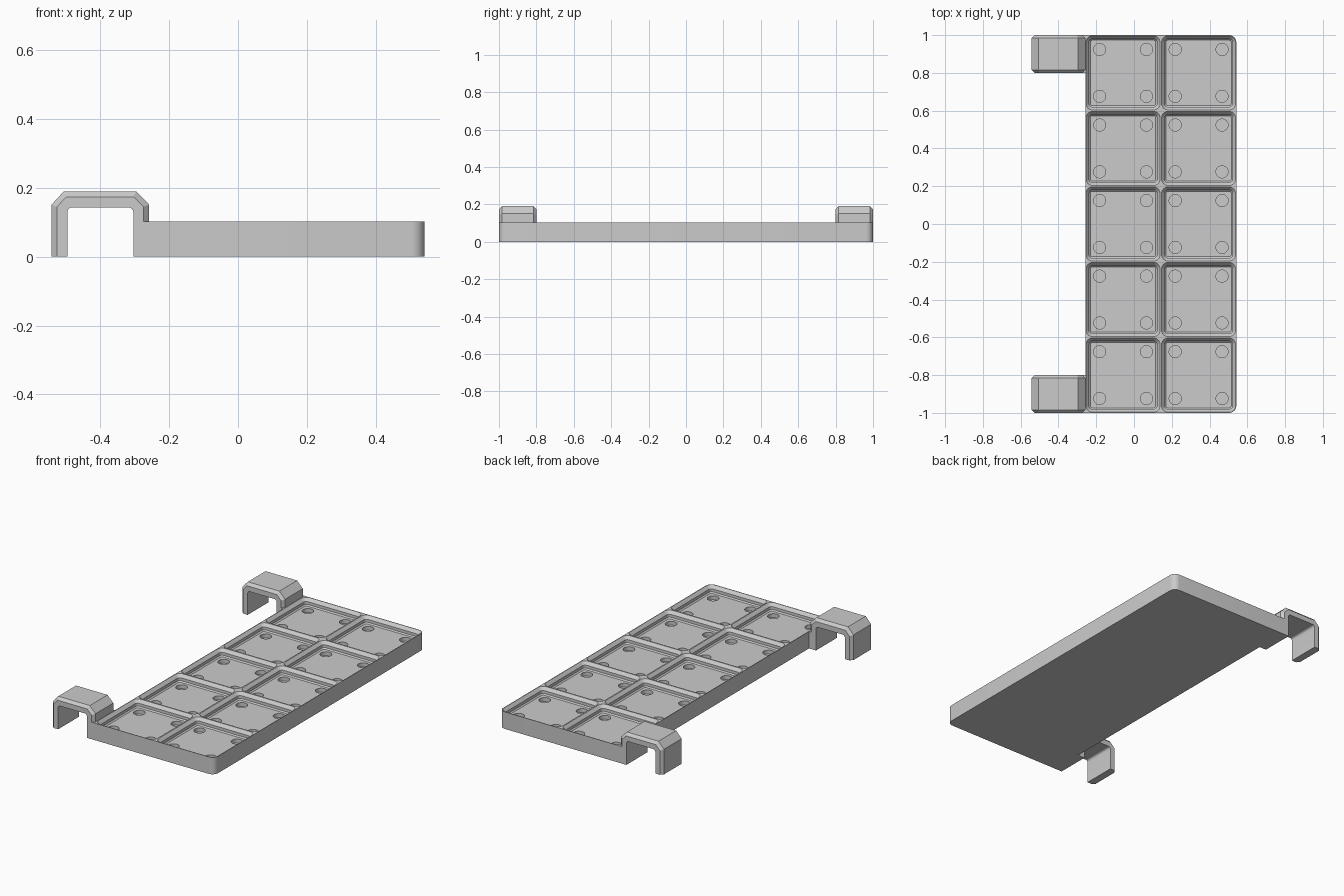
import bpy, bmesh
from math import cos, sin, pi

cube = bpy.data.objects.get("Cube")
if cube:
    bpy.data.objects.remove(cube, do_unlink=True)

GREY = (0.6, 0.6, 0.6, 1)
grey = bpy.data.materials.new("light_grey")
grey.use_nodes = True
grey.diffuse_color = GREY
grey.node_tree.nodes["Principled BSDF"].inputs["Base Color"].default_value = GREY

PITCH, LEFT, RIGHT, TOP, FLOOR = 0.4, -0.258, 0.542, 0.102, 0.060
CENTRES = [(LEFT + PITCH * (i + 0.5), PITCH * (j - 2)) for i in range(2) for j in range(5)]


def arc(cx, cy, r, start, end, steps=6):
    """Points on an arc, angles in quarter turns."""
    return [(cx + r * cos((start + (end - start) * k / steps) * pi / 2),
             cy + r * sin((start + (end - start) * k / steps) * pi / 2)) for k in range(steps + 1)]


def rounded_square(cx, cy, half, r):
    signs = [(1, 1), (-1, 1), (-1, -1), (1, -1)]
    return [p for q, (sx, sy) in enumerate(signs)
            for p in arc(cx + sx * (half - r), cy + sy * (half - r), r, q, q + 1)]


def loft(bm, rings):
    """Closed solid through rings of equal point count."""
    loops = [[bm.verts.new(p) for p in ring] for ring in rings]
    for a, b in zip(loops, loops[1:]):
        for k in range(len(a)):
            n = (k + 1) % len(a)
            bm.faces.new((a[k], a[n], b[n], b[k]))
    bm.faces.new(loops[0][::-1])
    bm.faces.new(loops[-1])


def at_z(points, z):
    return [(x, y, z) for x, y in points]


def make(name, bm):
    bmesh.ops.remove_doubles(bm, verts=bm.verts, dist=0.00005)
    bmesh.ops.recalc_face_normals(bm, faces=bm.faces)
    mesh = bpy.data.meshes.new(name)
    bm.to_mesh(mesh)
    bm.free()
    mesh.materials.append(grey)
    ob = bpy.data.objects.new(name, mesh)
    bpy.context.collection.objects.link(ob)
    return ob


def activate(ob):
    bpy.ops.object.select_all(action='DESELECT')
    ob.select_set(True)
    bpy.context.view_layer.objects.active = ob


def cut(ob, cutter):
    cutter.hide_render = True
    mod = ob.modifiers.new("cut", 'BOOLEAN')
    mod.operation, mod.solver, mod.object = 'DIFFERENCE', 'EXACT', cutter
    activate(ob)
    bpy.ops.object.modifier_apply(modifier=mod.name)
    bpy.data.objects.remove(cutter, do_unlink=True)


# Base plate, rounded on the side away from the hooks
R = 0.038
outline = [(LEFT, -1)] + arc(RIGHT - R, R - 1, R, -1, 0) + arc(RIGHT - R, 1 - R, R, 0, 1) + [(LEFT, 1)]
bm = bmesh.new()
loft(bm, [at_z(outline, 0), at_z(outline, TOP)])
plate = make("base_plate", bm)

# Stepped pockets: (height, half width, corner radius)
STEPS = [(FLOOR, 0.173, 0.011), (FLOOR + 0.007, 0.18, 0.018), (FLOOR + 0.024, 0.18, 0.018),
         (TOP, 0.196, 0.034), (TOP + 0.02, 0.196, 0.034)]
bm = bmesh.new()
for cx, cy in CENTRES:
    loft(bm, [at_z(rounded_square(cx, cy, half, r), z) for z, half, r in STEPS])
cut(plate, make("pocket_cutter", bm))

# Four round recesses in each pocket floor
bm = bmesh.new()
for cx, cy in CENTRES:
    for sx in (-1, 1):
        for sy in (-1, 1):
            circle = arc(cx + sx * 0.124, cy + sy * 0.124, 0.032, 0, 4, 32)[:-1]
            loft(bm, [at_z(circle, FLOOR - 0.023), at_z(circle, FLOOR + 0.01)])
cut(plate, make("recess_cutter", bm))

# Hook cross-section (x, z): inner arch shared, outer edge bevelled at both ends
IN_L, IN_R, IN_TOP, r = -0.496, -0.304, 0.143, 0.014
arch = ([(IN_R, 0)] + arc(IN_R - r, IN_TOP - r, r, 0, 1)
        + arc(IN_L + r, IN_TOP - r, r, 1, 2) + [(IN_L, 0)])
foot = [(LEFT, TOP), (LEFT, 0)]
full = [(-0.542, 0), (-0.542, 0.151), (-0.506, 0.19), (-0.296, 0.19), (LEFT, 0.151), (LEFT, TOP)]
inset = [(-0.526, 0), (-0.526, 0.145), (-0.499, 0.174), (-0.303, 0.174), (-0.274, 0.145), (-0.274, TOP)]


def hook(name, y):
    sections = [(-0.1, inset), (-0.084, full), (0.084, full), (0.1, inset)]
    bm = bmesh.new()
    loft(bm, [[(x, y + dy, z) for x, z in edge + foot + arch] for dy, edge in sections])
    return make(name, bm)


parts = [plate, hook("front_hook", -0.9), hook("back_hook", 0.9)]
for ob in parts:
    activate(ob)
    bpy.ops.object.shade_smooth_by_angle(angle=pi / 7)
